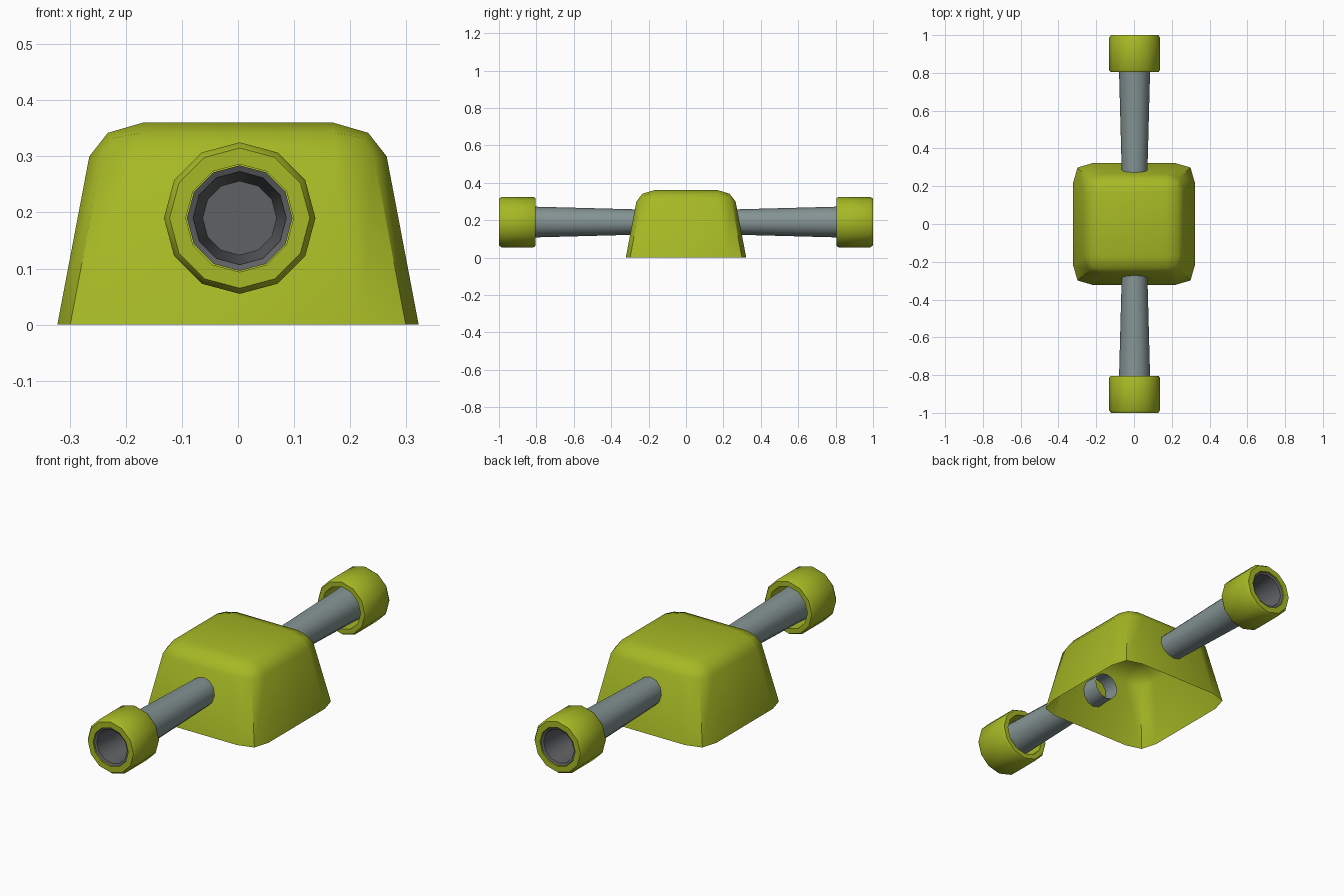
import bpy, bmesh, math

if "Cube" in bpy.data.objects:
    bpy.data.objects.remove(bpy.data.objects["Cube"])

OX, OZ, SIDES = 0.003, 0.19, 12      # barrel axis and side count


def material(name, rgb):
    m = bpy.data.materials.new(name)
    m.diffuse_color = (*rgb, 1)
    m.use_nodes = True
    m.node_tree.nodes["Principled BSDF"].inputs["Base Color"].default_value = m.diffuse_color
    return m


green = material("olive green", (0.38, 0.48, 0.018))
steel = material("blue grey steel", (0.23, 0.295, 0.29))
dark = material("dark grey bore", (0.115, 0.12, 0.125))


def finish(bm, name, mats, angle=40):
    me = bpy.data.meshes.new(name)
    bm.to_mesh(me)
    bm.free()
    ob = bpy.data.objects.new(name, me)
    bpy.context.collection.objects.link(ob)
    for m in mats:
        me.materials.append(m)
    bpy.ops.object.select_all(action='DESELECT')
    ob.select_set(True)
    bpy.context.view_layer.objects.active = ob
    bpy.ops.object.shade_smooth_by_angle(angle=math.radians(angle))
    return ob


def lathe(name, profile, mats, closed=False, end_cap=False, dark_from=99):
    """Revolve (radius, y) points about the barrel axis, mirrored front to back."""
    bm = bmesh.new()
    rings = []
    for r, y in profile:
        rings.append([bm.verts.new((OX + r * math.sin(2 * math.pi * i / SIDES), y,
                                    OZ + r * math.cos(2 * math.pi * i / SIDES)))
                      for i in range(SIDES)])
    for k in range(len(rings) if closed else len(rings) - 1):
        a, b = rings[k], rings[(k + 1) % len(rings)]
        for i in range(SIDES):
            j = (i + 1) % SIDES
            f = bm.faces.new((a[i], a[j], b[j], b[i]))
            f.material_index = 1 if k >= dark_from else 0
    if end_cap:
        f = bm.faces.new(rings[-1])
        f.normal_update()
        if f.normal.y < 0:
            f.normal_flip()
        f.material_index = len(mats) - 1
    ob = finish(bm, name, mats)
    mod = ob.modifiers.new("front_and_back", 'MIRROR')
    mod.use_axis = (False, True, False)
    return ob


# Housing: tapered open-bottomed shell with rounded corners
bm = bmesh.new()


def ring(a, b, c, za, zc):
    """Twelve points: side ends (a, b) at za and corner middles (c, c) at zc."""
    pts = []
    for q in range(4):
        for x, y, z in ((a, b, za), (c, c, zc), (b, a, za)):
            for _ in range(q):
                x, y = -y, x
            pts.append(bm.verts.new((x, y, z)))
    return pts


rings = [ring(0.322, 0.22, 0.299, 0, 0),
         ring(0.265, 0.17, 0.242, 0.30, 0.30),
         ring(0.232, 0.17, 0.223, 0.342, 0.333)]
for lo, hi in zip(rings, rings[1:]):
    for i in range(12):
        j = (i + 1) % 12
        bm.faces.new((lo[i], lo[j], hi[j], hi[i]))
top = [bm.verts.new((x, y, 0.36)) for x, y in
       ((0.17, 0.17), (-0.17, 0.17), (-0.17, -0.17), (0.17, -0.17))]
bm.faces.new(top)
last = rings[2]
for q in range(4):
    p = 3 * q
    bm.faces.new((last[p], last[p + 1], last[p + 2], top[q]))
    bm.faces.new((last[p + 2], last[(p + 3) % 12], top[(q + 1) % 4], top[q]))
finish(bm, "housing", [green], 50)

# Barrels: tapered tubes, open inside the housing, with a dark bore
lathe("barrels", [(0.066, 0.20), (0.083, 0.84), (0.094, 0.985), (0.094, 0.995),
                  (0.083, 0.99), (0.066, 0.76)],
      [steel, dark], end_cap=True, dark_from=3)

# Collars: hollow rings around the barrel ends
lathe("collars", [(0.104, 0.805), (0.128, 0.805), (0.135, 0.815), (0.135, 0.985),
                  (0.125, 1.0), (0.096, 1.0), (0.096, 0.96)],
      [green], closed=True)
